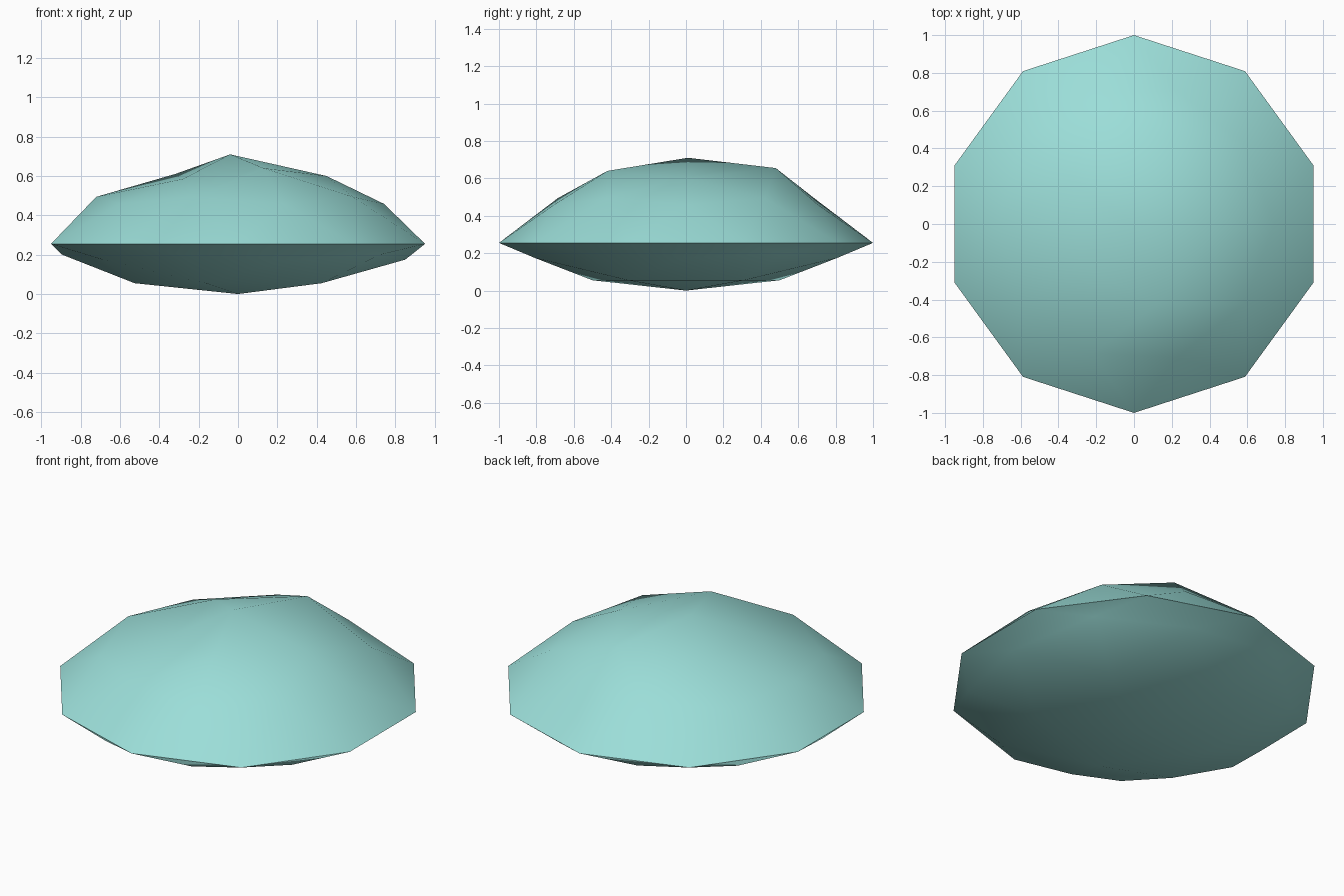
import bpy, bmesh, math
from mathutils import Vector

if "Cube" in bpy.data.objects:
    bpy.data.objects.remove(bpy.data.objects["Cube"])

# Faceted pebble: a ten-sided rim, a domed top and a shallow rounded base
RIM = 0.255
bm = bmesh.new()
bmesh.ops.create_icosphere(bm, subdivisions=2, radius=1.0)

# Uneven vertices of the ring around the peak, keyed by azimuth in degrees
crown = {0: (0.45, 0, 0.60), 72: (0.12, 0.48, 0.655), 144: (-0.32, 0.24, 0.61),
         -144: (-0.28, -0.22, 0.585), -72: (0.13, -0.42, 0.64)}
# Base height for each ring of the sphere
base = {0.447: 0.20, 0.526: 0.175, 0.851: 0.055, 1.0: 0.0}

for v in bm.verts:
    x, y, z = v.co
    if abs(z) < 0.01:
        v.co.z = RIM
    elif z < 0:
        ring = min(base, key=lambda r: abs(r + z))
        v.co.z = base[ring]
    elif z > 0.95:
        v.co = Vector((-0.04, 0.01, 0.71))
    elif z > 0.7:
        az = math.degrees(math.atan2(y, x))
        v.co = Vector(crown[min(crown, key=lambda a: abs(a - az))])
    else:
        k = 0.847 if z > 0.5 else 0.83
        v.co = Vector((x * k, y * k, RIM + z * 0.455))

mesh = bpy.data.meshes.new("pebble")
bm.to_mesh(mesh)
bm.free()
pebble = bpy.data.objects.new("pebble", mesh)
bpy.context.collection.objects.link(pebble)

# Pale teal colour
mat = bpy.data.materials.new("pale teal")
mat.diffuse_color = (0.33, 0.73, 0.69, 1)
mat.use_nodes = True
mat.node_tree.nodes["Principled BSDF"].inputs["Base Color"].default_value = mat.diffuse_color
mesh.materials.append(mat)

# Smooth shading with a sharp rim
bpy.context.view_layer.objects.active = pebble
pebble.select_set(True)
bpy.ops.object.shade_smooth_by_angle(angle=math.radians(30))
